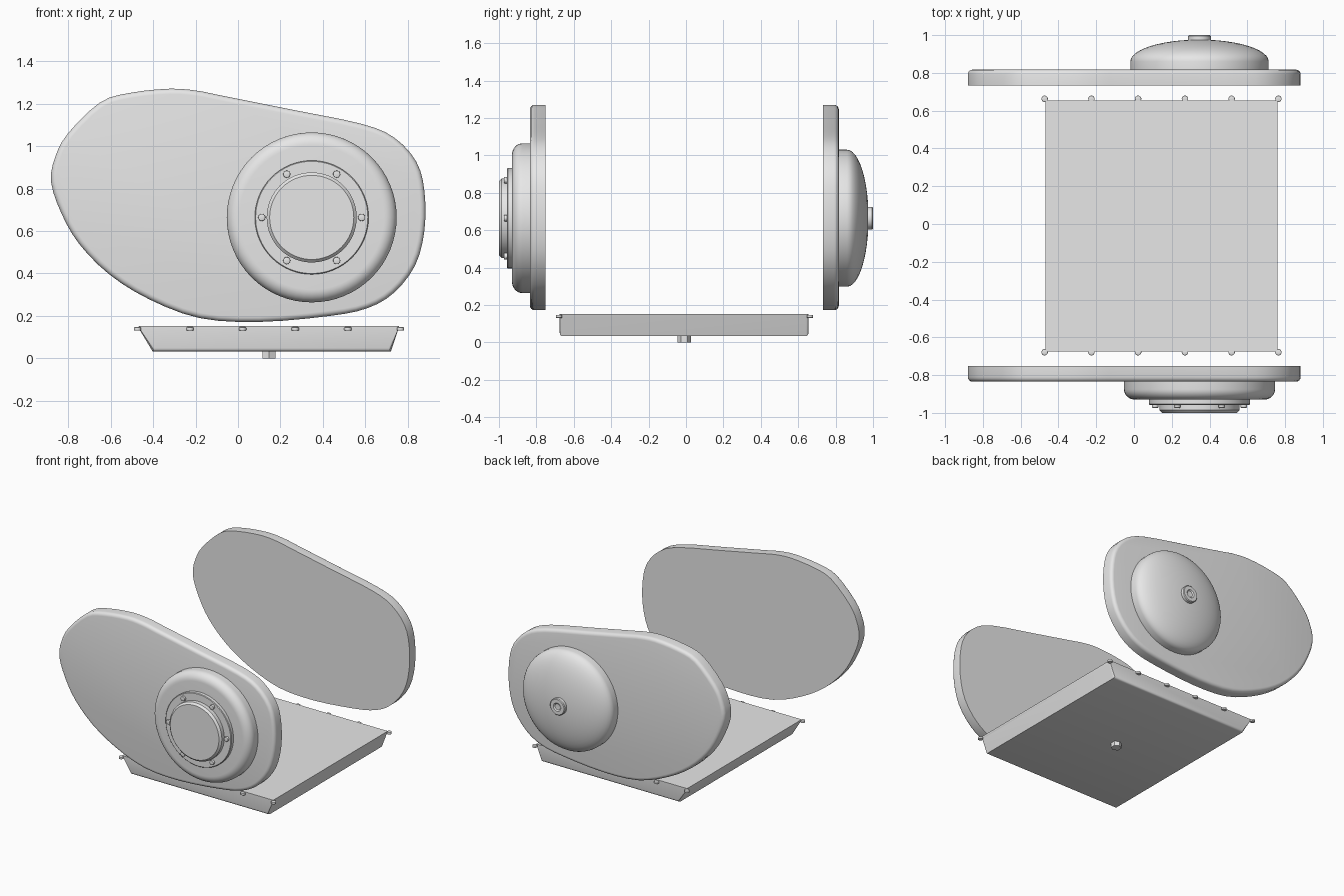
import bpy, bmesh, math
from mathutils import Matrix, Vector

cube = bpy.data.objects.get("Cube")
if cube:
    bpy.data.objects.remove(cube, do_unlink=True)

grey = bpy.data.materials.new("plain light grey")
grey.use_nodes = True
grey.diffuse_color = (0.8, 0.8, 0.8, 1)
grey.node_tree.nodes["Principled BSDF"].inputs["Base Color"].default_value = (0.8, 0.8, 0.8, 1)

HUB_X, HUB_Z = 0.347, 0.664


def finish(name, bm, angle=35):
    bmesh.ops.recalc_face_normals(bm, faces=bm.faces)
    mesh = bpy.data.meshes.new(name)
    bm.to_mesh(mesh)
    bm.free()
    mesh.materials.append(grey)
    obj = bpy.data.objects.new(name, mesh)
    bpy.context.collection.objects.link(obj)
    bpy.ops.object.select_all(action='DESELECT')
    obj.select_set(True)
    bpy.context.view_layer.objects.active = obj
    bpy.ops.object.shade_smooth_by_angle(angle=math.radians(angle))
    return obj


def smooth_loop(points, steps=3):
    """Closed Catmull-Rom curve through the points."""
    out, n = [], len(points)
    for i in range(n):
        a, b, c, d = (Vector(points[(i + k) % n]) for k in (-1, 0, 1, 2))
        for s in range(steps):
            t = s / steps
            out.append(0.5 * (2 * b + (c - a) * t + (2 * a - 5 * b + 4 * c - d) * t ** 2
                              + (3 * b - a - 3 * c + d) * t ** 3))
    return out


def side_plate(name, inner, outer):
    """Flat cover plate with a rounded outer rim."""
    bm = bmesh.new()
    face = bm.faces.new([bm.verts.new((x, inner, z)) for x, z in smooth_loop(outline)])
    ext = bmesh.ops.extrude_face_region(bm, geom=[face], use_keep_orig=True)["geom"]
    top = [v for v in ext if isinstance(v, bmesh.types.BMVert)]
    bmesh.ops.translate(bm, verts=top, vec=(0, outer - inner, 0))
    rim = [e for e in bm.edges if all(abs(v.co.y - outer) < 1e-5 for v in e.verts)]
    bmesh.ops.bevel(bm, geom=rim, offset=0.025, segments=4, profile=0.5, affect='EDGES')
    return finish(name, bm)


def lathe(name, profile, steps=64):
    """Revolve (radius, y) points about the hub axis."""
    bm = bmesh.new()
    verts = [bm.verts.new((HUB_X + r, y, HUB_Z)) for r, y in profile]
    edges = [bm.edges.new(pair) for pair in zip(verts, verts[1:])]
    bmesh.ops.spin(bm, geom=verts + edges, cent=(HUB_X, 0, HUB_Z), axis=(0, 1, 0),
                   angle=math.tau, steps=steps)
    bmesh.ops.remove_doubles(bm, verts=bm.verts, dist=0.0005)
    return finish(name, bm)


def cylinder(name, center, radius, depth, axis='Z', sides=16, bevel=0.003):
    bm = bmesh.new()
    rot = Matrix.Rotation(math.pi / 2, 4, 'X') if axis == 'Y' else Matrix()
    bmesh.ops.create_cone(bm, cap_ends=True, segments=sides, radius1=radius, radius2=radius,
                          depth=depth, matrix=Matrix.Translation(center) @ rot)
    if bevel:
        rims = [e for e in bm.edges if any(len(f.verts) > 4 for f in e.link_faces)]
        bmesh.ops.bevel(bm, geom=rims, offset=bevel, segments=2, profile=0.5, affect='EDGES')
    return finish(name, bm)


def arc(cr, cy, rr, ry, steps):
    """Quarter ellipse running from the outer radius to the flat top."""
    return [(cr + rr * math.cos(a), cy + ry * math.sin(a))
            for a in (math.pi / 2 * i / steps for i in range(steps + 1))]


# Side plates
outline = [(-.88, .83), (-.86, .95), (-.80, 1.06), (-.65, 1.205), (-.51, 1.25), (-.32, 1.27),
           (-.19, 1.26), (-.08, 1.238), (.25, 1.172), (.58, 1.105), (.735, 1.04), (.84, .925),
           (.878, .785), (.878, .605), (.835, .44), (.735, .31), (.61, .237), (.43, .2),
           (.10, .172), (-.18, .19), (-.417, .278), (-.605, .395), (-.746, .537), (-.83, .68)]
side_plate("front_cover_plate", -.752, -.835)
side_plate("back_cover_plate", .732, .817)

# Front round housing, stepped ring and centre cap
lathe("front_housing", [(.4, -.83)] + arc(.34, -.875, .06, -.055, 8) + [(0, -.93)])
lathe("front_ring", [(.268, -.925), (.268, -.953), (.264, -.957), (.2, -.957)])
lathe("front_cap", [(.212, -.95), (.212, -.986), (.198, -1), (0, -1)])
for i in range(6):
    a = math.tau * i / 6
    cylinder(f"front_ring_bolt_{i + 1}",
             (HUB_X + .235 * math.cos(a), -.962, HUB_Z + .235 * math.sin(a)), .017, .022, 'Y')

# Back dome and its centre nut with a shallow dimple
lathe("back_dome", [(.366, .81)] + arc(0, .861, .366, .115, 12))
lathe("back_nut", [(.06, .96), (.06, .995), (.055, 1), (.03, 1), (.022, .993), (0, .991)])

# Bottom pan with sloped ends
bm = bmesh.new()
section = [(-.468, .152), (-.463, .135), (-.402, .033), (.72, .033), (.754, .135), (.759, .152)]
face = bm.faces.new([bm.verts.new((x, -.675, z)) for x, z in section])
ext = bmesh.ops.extrude_face_region(bm, geom=[face], use_keep_orig=True)["geom"]
bmesh.ops.translate(bm, verts=[v for v in ext if isinstance(v, bmesh.types.BMVert)],
                    vec=(0, 1.33, 0))
low = [e for e in bm.edges if max(v.co.z for v in e.verts) < .14
       and abs(e.verts[0].co.y - e.verts[1].co.y) < .01]
bmesh.ops.bevel(bm, geom=low, offset=.016, segments=3, profile=0.5, affect='EDGES')
finish("bottom_pan", bm)

# Pan bolts along both long sides
for side, y in (("front", -.679), ("back", .663)):
    for i in range(6):
        cylinder(f"pan_{side}_bolt_{i + 1}", (-.473 + .2475 * i, y, .139), .017, .016)

# Hexagonal drain plug
cylinder("drain_plug", (.146, -.01, .02), .036, .04, sides=6, bevel=0)
